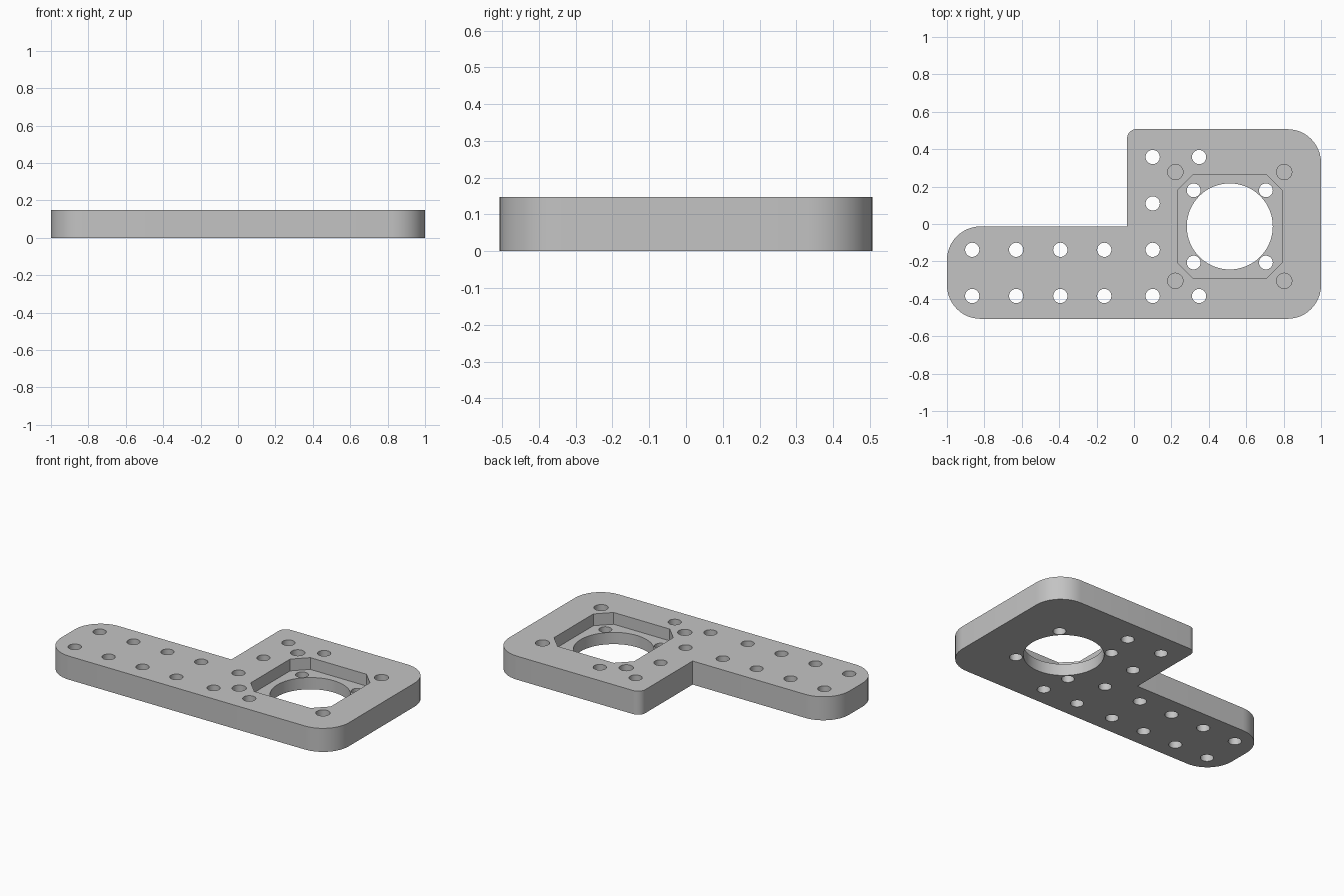
import bpy, bmesh
from math import pi, cos, sin, radians
from mathutils import Vector

cube = bpy.data.objects.get("Cube")
if cube:
    bpy.data.objects.remove(cube, do_unlink=True)

HEIGHT = 0.148
RECESS_FLOOR = 0.074
BORE = Vector((0.512, -0.013))

grey = bpy.data.materials.new("plain grey")
grey.use_nodes = True
colour = (0.55, 0.55, 0.55, 1)
grey.diffuse_color = colour
grey.node_tree.nodes["Principled BSDF"].inputs["Base Color"].default_value = colour


def rounded(corners, steps=12):
    """Outline from (x, y, radius) right-angle corners, counter-clockwise."""
    points = []
    for i, (x, y, r) in enumerate(corners):
        p = Vector((x, y))
        if r == 0:
            points.append(p)
            continue
        a = (Vector(corners[i - 1][:2]) - p).normalized() * r
        b = (Vector(corners[(i + 1) % len(corners)][:2]) - p).normalized() * r
        for k in range(steps + 1):
            t = k / steps * pi / 2
            points.append(p + a * (1 - sin(t)) + b * (1 - cos(t)))
    return points


def circle(x, y, r, sides=32):
    return [Vector((x + r * cos(2 * pi * k / sides), y + r * sin(2 * pi * k / sides)))
            for k in range(sides)]


def solid(name, outlines, bottom, top):
    """Extrude each closed outline from bottom to top."""
    bm = bmesh.new()
    for outline in outlines:
        low = [bm.verts.new((p.x, p.y, bottom)) for p in outline]
        high = [bm.verts.new((p.x, p.y, top)) for p in outline]
        bm.faces.new(low[::-1])
        bm.faces.new(high)
        for i in range(len(low)):
            j = (i + 1) % len(low)
            bm.faces.new((low[i], low[j], high[j], high[i]))
    mesh = bpy.data.meshes.new(name)
    bm.to_mesh(mesh)
    bm.free()
    mesh.materials.append(grey)
    obj = bpy.data.objects.new(name, mesh)
    bpy.context.collection.objects.link(obj)
    return obj


def cut(target, cutter):
    cutter.hide_render = True
    mod = target.modifiers.new(cutter.name, 'BOOLEAN')
    mod.operation = 'DIFFERENCE'
    mod.solver = 'EXACT'
    mod.object = cutter
    bpy.context.view_layer.objects.active = target
    bpy.ops.object.modifier_apply(modifier=mod.name)
    bpy.data.objects.remove(cutter, do_unlink=True)


# L-shaped plate with rounded corners
plate = solid("mounting_plate", [rounded([
    (-1, -0.507, 0.18), (1, -0.507, 0.18), (1, 0.507, 0.18),
    (-0.037, 0.507, 0.05), (-0.037, -0.013, 0), (-1, -0.013, 0.18)])], 0, HEIGHT)

# Chamfered square pocket and four blind holes around it
half, side = 0.278, 0.195
pocket = []
for sx, sy in ((1, 1), (-1, 1), (-1, -1), (1, -1)):
    pair = [BORE + Vector((sx * half, sy * side)), BORE + Vector((sx * side, sy * half))]
    pocket += pair if sx * sy > 0 else pair[::-1]
signs = [(sx, sy) for sx in (-1, 1) for sy in (-1, 1)]
blind = [circle(BORE.x + sx * 0.291, BORE.y + sy * 0.291, 0.041) for sx, sy in signs]
cut(plate, solid("recess_cutter", [pocket] + blind, RECESS_FLOOR, HEIGHT + 0.1))

# Central bore, pocket screw holes and mounting hole grid
through = [circle(BORE.x, BORE.y, 0.23, 64)]
through += [circle(BORE.x + sx * 0.193, BORE.y + sy * 0.193, 0.037) for sx, sy in signs]
spots = [(x, y) for x in (-0.865, -0.63, -0.394, -0.159) for y in (-0.385, -0.138)]
spots += [(0.1, y) for y in (-0.385, -0.138, 0.11, 0.358)]
spots += [(0.348, y) for y in (-0.385, 0.358)]
through += [circle(x, y, 0.038) for x, y in spots]
cut(plate, solid("hole_cutter", through, -0.1, HEIGHT + 0.1))

# Smooth the curved walls, keep rims sharp
bpy.ops.object.select_all(action='DESELECT')
plate.select_set(True)
bpy.context.view_layer.objects.active = plate
bpy.ops.object.shade_smooth_by_angle(angle=radians(30))
